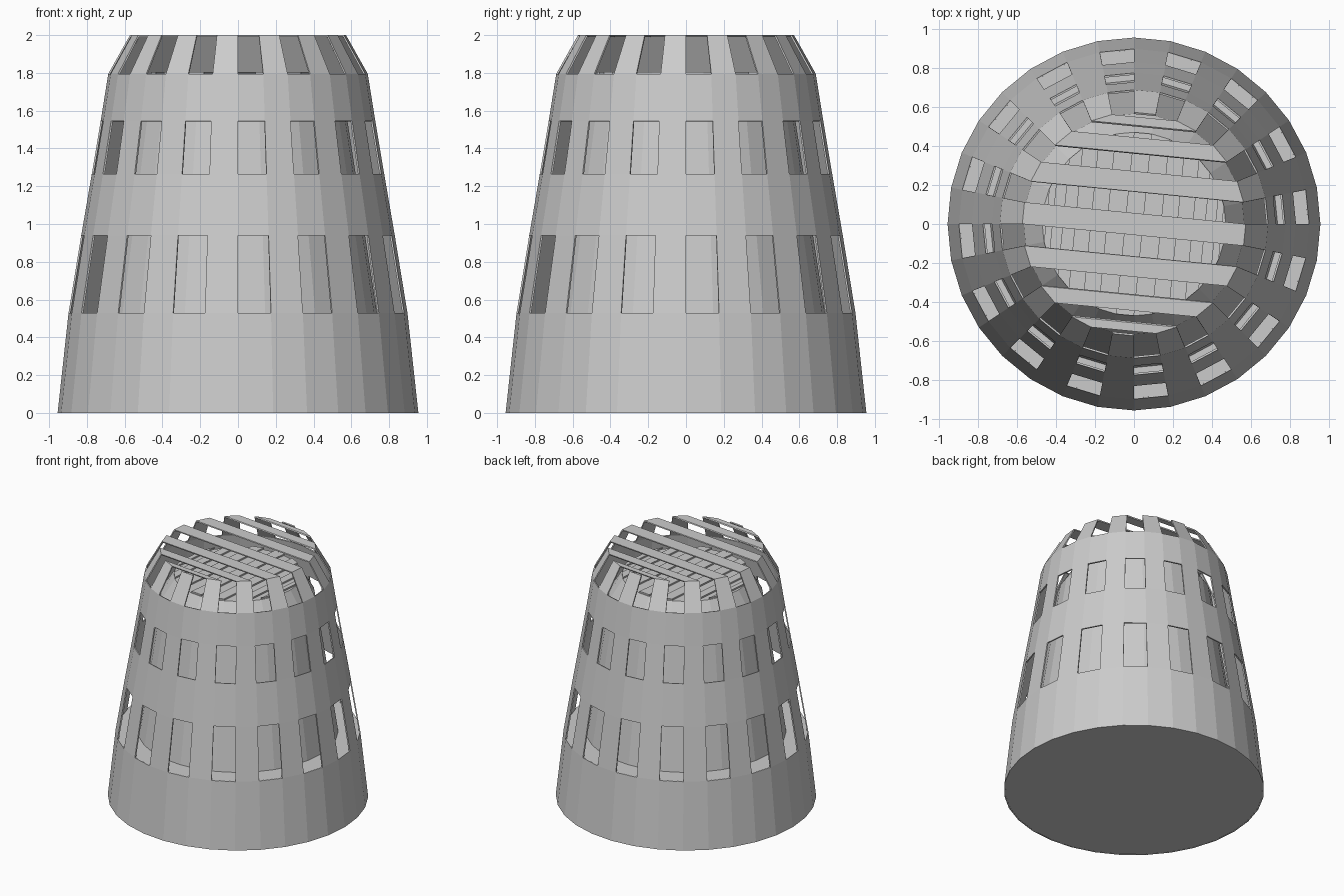
import bpy, bmesh
from math import cos, sin, tau

if "Cube" in bpy.data.objects:
    bpy.data.objects.remove(bpy.data.objects["Cube"])

SIDES = 32


def ring(bm, r, z):
    return [bm.verts.new((r * cos(tau * i / SIDES), r * sin(tau * i / SIDES), z))
            for i in range(SIDES)]


def wall(bm, low, high, slotted=False):
    # alternate sides are left open when slotted
    for i in range(SIDES):
        if slotted and i % 2 == 0:
            continue
        j = (i + 1) % SIDES
        bm.faces.new((low[i], low[j], high[j], high[i]))


def slats(bm, rim, axis):
    # parallel strips joining mirrored sides of the rim
    for k in range(2, 16, 2):
        ids = (axis - k, axis + 1 - k, axis + k, axis + 1 + k)
        bm.faces.new([rim[i % SIDES] for i in ids])


def finish(bm, name, thickness=0):
    for v in [v for v in bm.verts if not v.link_faces]:
        bm.verts.remove(v)
    mesh = bpy.data.meshes.new(name)
    bm.to_mesh(mesh)
    bm.free()
    obj = bpy.data.objects.new(name, mesh)
    bpy.context.collection.objects.link(obj)
    if thickness:
        mod = obj.modifiers.new("thickness", 'SOLIDIFY')
        mod.thickness = thickness
        mod.offset = -1
    return obj


def solid(name, profile):
    bm = bmesh.new()
    rings = [ring(bm, r, z) for r, z in profile]
    for a, b in zip(rings, rings[1:]):
        wall(bm, a, b)
    bm.faces.new(rings[0][::-1])
    bm.faces.new(rings[-1])
    return finish(bm, name)


# Outer tapered shell: two window rows, slotted shoulder, slatted top
bm = bmesh.new()
profile = [(0.955, 0, False), (0.897, 0.53, True), (0.83, 0.94, False),
           (0.774, 1.265, True), (0.727, 1.545, False), (0.687, 1.795, True),
           (0.572, 2.0, False)]
rings = [ring(bm, r, z) for r, z, _ in profile]
for (_, _, slotted), a, b in zip(profile, rings, rings[1:]):
    wall(bm, a, b, slotted)
slats(bm, rings[-1], 7)
finish(bm, "outer_shell", 0.01)

# Solid foot closing the shell up to the lower windows
solid("base", [(0.95, 0), (0.892, 0.53)])

# Inner core seen through the openings
solid("inner_core", [(0.74, 0.5), (0.565, 1.64), (0.47, 1.79)])

# Crosswise slats on top of the core
bm = bmesh.new()
slats(bm, ring(bm, 0.47, 1.805), 15)
finish(bm, "core_slats", 0.012)
